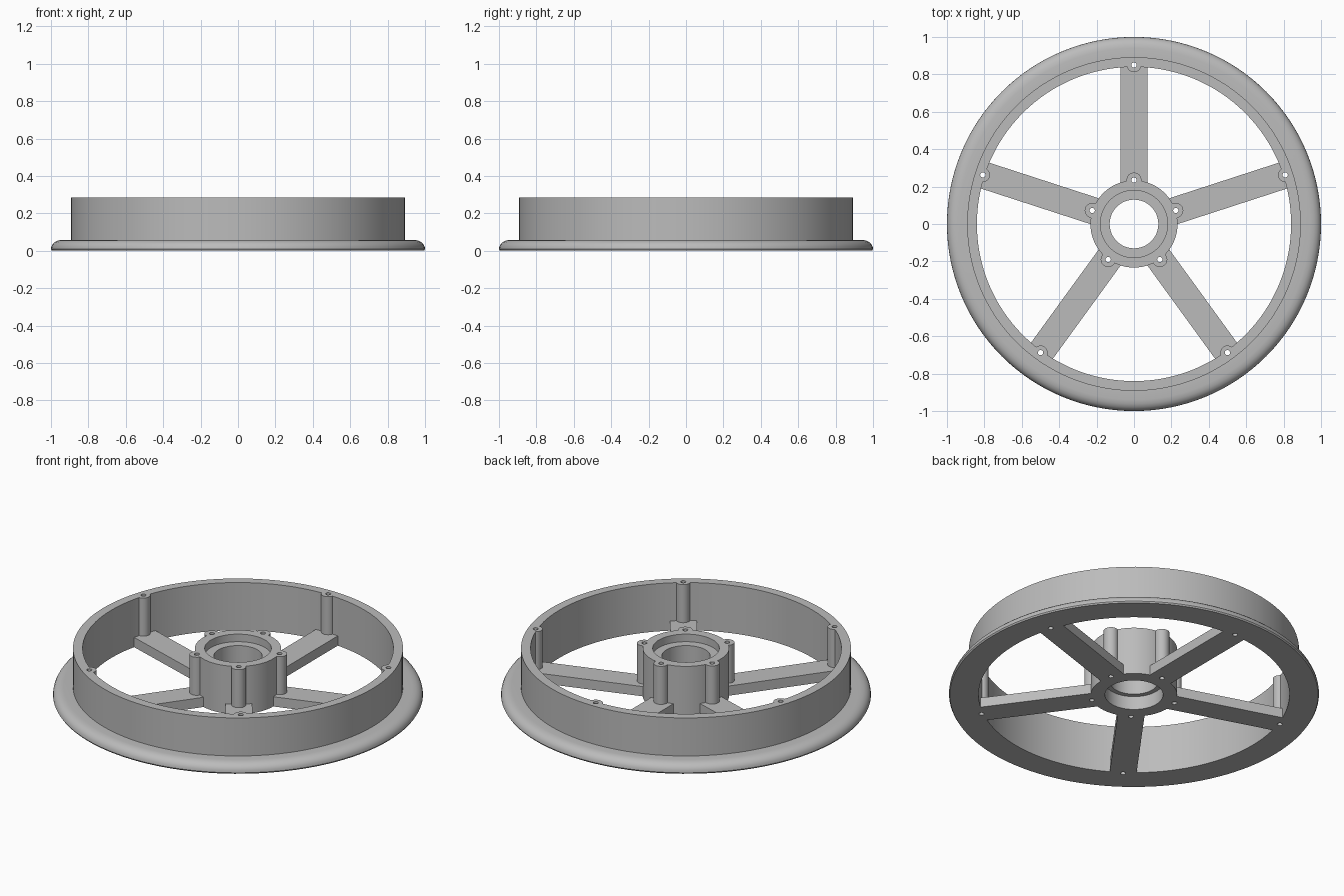
import bpy, bmesh, math
from mathutils import Matrix

if "Cube" in bpy.data.objects:
    bpy.data.objects.remove(bpy.data.objects["Cube"], do_unlink=True)

HEIGHT = 0.285
SPOKE_TOP = 0.058
SPOKE_WIDTH = 0.145
RIM_BOLT_R = 0.85
HUB_BOLT_R = 0.235
COUNT = 5
ANGLES = [math.pi / 2 + i * math.tau / COUNT for i in range(COUNT)]

grey = bpy.data.materials.new("light grey")
grey.use_nodes = True
colour = (0.5, 0.5, 0.5, 1)
grey.diffuse_color = colour
grey.node_tree.nodes["Principled BSDF"].inputs["Base Color"].default_value = colour


def finish(name, bm):
    bmesh.ops.recalc_face_normals(bm, faces=bm.faces)
    mesh = bpy.data.meshes.new(name)
    bm.to_mesh(mesh)
    bm.free()
    mesh.materials.append(grey)
    obj = bpy.data.objects.new(name, mesh)
    bpy.context.collection.objects.link(obj)
    return obj


def lathe(name, profile, segments=128):
    """Revolve a closed (radius, height) profile around z."""
    bm = bmesh.new()
    rings = []
    for i in range(segments):
        a = math.tau * i / segments
        rings.append([bm.verts.new((r * math.cos(a), r * math.sin(a), z)) for r, z in profile])
    n = len(profile)
    for i in range(segments):
        p, q = rings[i], rings[(i + 1) % segments]
        for j in range(n):
            k = (j + 1) % n
            bm.faces.new((p[j], q[j], q[k], p[k]))
    return finish(name, bm)


def posts(name, bolt_r, radius, z0, z1, segments):
    """A circle of upright cylinders, one per spoke."""
    bm = bmesh.new()
    for a in ANGLES:
        place = Matrix.Translation((bolt_r * math.cos(a), bolt_r * math.sin(a), (z0 + z1) / 2))
        bmesh.ops.create_cone(bm, cap_ends=True, segments=segments, radius1=radius,
                              radius2=radius, depth=z1 - z0, matrix=place)
    return finish(name, bm)


def combine(obj, tool, operation):
    mod = obj.modifiers.new(operation.lower(), "BOOLEAN")
    mod.object, mod.operation, mod.solver = tool, operation, "EXACT"
    bpy.context.view_layer.objects.active = obj
    bpy.ops.object.modifier_apply(modifier=mod.name)
    bpy.data.objects.remove(tool, do_unlink=True)


def drill(obj, *radii):
    for r in radii:
        combine(obj, posts("hole_cutter", r, 0.014, -0.1, HEIGHT + 0.1, 20), "DIFFERENCE")


# Rim: upright wall with a rounded flange at the bottom
rim = lathe("rim", [
    (0.84, 0), (0.995, 0), (1.0, 0.008), (0.998, 0.022), (0.991, 0.036), (0.979, 0.047),
    (0.962, 0.055), (0.94, SPOKE_TOP), (0.892, SPOKE_TOP), (0.892, HEIGHT), (0.84, HEIGHT)])
combine(rim, posts("rim_bosses", RIM_BOLT_R, 0.038, 0, HEIGHT, 32), "UNION")
drill(rim, RIM_BOLT_R)

# Hub: tube with a bearing seat recessed at each end
hub = lathe("hub", [
    (0.157, 0), (0.233, 0), (0.233, HEIGHT), (0.18, HEIGHT), (0.18, HEIGHT - 0.045),
    (0.13, HEIGHT - 0.045), (0.13, 0.08), (0.157, 0.08)], 96)
combine(hub, posts("hub_bosses", HUB_BOLT_R, 0.04, 0, HEIGHT, 32), "UNION")
drill(hub, HUB_BOLT_R)

# Spokes: five flat bars from hub to rim
bm = bmesh.new()
inner, outer = 0.2, 0.865
for a in ANGLES:
    shape = (Matrix.Rotation(a, 4, "Z")
             @ Matrix.Translation(((inner + outer) / 2, 0, SPOKE_TOP / 2))
             @ Matrix.Diagonal((outer - inner, SPOKE_WIDTH, SPOKE_TOP, 1)))
    bmesh.ops.create_cube(bm, size=1, matrix=shape)
spokes = finish("spokes", bm)
drill(spokes, RIM_BOLT_R, HUB_BOLT_R)

# Smooth the round walls, keep the edges crisp
bpy.ops.object.select_all(action="DESELECT")
for obj in (rim, hub, spokes):
    obj.select_set(True)
bpy.context.view_layer.objects.active = rim
bpy.ops.object.shade_smooth_by_angle(angle=math.radians(30))
